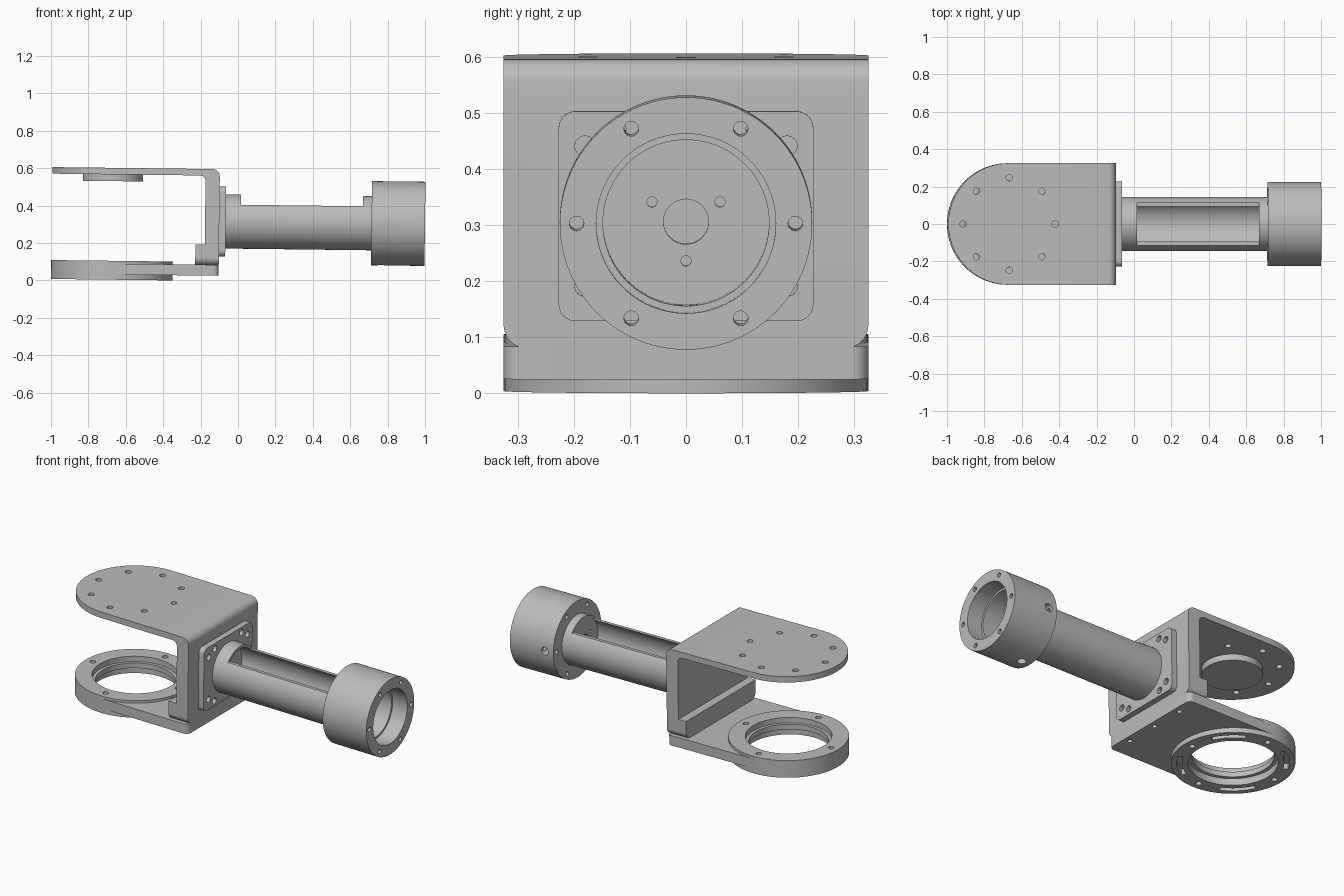
import bpy, bmesh, math
from mathutils import Matrix, Vector

if "Cube" in bpy.data.objects:
    bpy.data.objects.remove(bpy.data.objects["Cube"])

mat = bpy.data.materials.new("machined_grey")
mat.use_nodes = True
GREY = (0.5, 0.5, 0.5, 1)
mat.diffuse_color = GREY
mat.node_tree.nodes["Principled BSDF"].inputs["Base Color"].default_value = GREY

AXIS_Z = 0.315      # height of the tube axis
PIVOT = -0.675      # x of the fork pivot
HALF = 0.325        # half width of the fork
parts = []


def make(name, bm):
    bmesh.ops.recalc_face_normals(bm, faces=bm.faces)
    mesh = bpy.data.meshes.new(name)
    bm.to_mesh(mesh)
    bm.free()
    mesh.materials.append(mat)
    ob = bpy.data.objects.new(name, mesh)
    bpy.context.collection.objects.link(ob)
    return ob


def part(ob):
    parts.append(ob)
    return ob


def polar(r, deg):
    a = math.radians(deg)
    return r * math.cos(a), r * math.sin(a)


def arc(cx, cy, r, a0, a1, n=8):
    pts = [polar(r, a0 + (a1 - a0) * i / n) for i in range(n + 1)]
    return [(cx + x, cy + y) for x, y in pts]


def rounded_rect(x0, x1, y0, y1, r):
    return (arc(x1 - r, y1 - r, r, 0, 90) + arc(x0 + r, y1 - r, r, 90, 180)
            + arc(x0 + r, y0 + r, r, 180, 270) + arc(x1 - r, y0 + r, r, 270, 360))


def prism(name, outline, lo, hi, axis):
    """Extrude a 2D outline along an axis."""
    place = {"X": lambda u, v, w: (w, u, v),
             "Y": lambda u, v, w: (u, w, v),
             "Z": lambda u, v, w: (u, v, w)}[axis]
    bm = bmesh.new()
    face = bm.faces.new([bm.verts.new(place(u, v, lo)) for u, v in outline])
    ext = bmesh.ops.extrude_face_region(bm, geom=[face])
    verts = [g for g in ext["geom"] if isinstance(g, bmesh.types.BMVert)]
    bmesh.ops.translate(bm, verts=verts, vec=Vector(place(0, 0, hi - lo)))
    return make(name, bm)


def cylinder(name, u, v, r, lo, hi, axis, n=24):
    return prism(name, arc(u, v, r, 0, 360 - 360 / n, n - 1), lo, hi, axis)


def lathe(name, profile, axis, center, n=96):
    """Revolve a closed (radius, height) profile."""
    bm = bmesh.new()
    rings = []
    for i in range(n):
        c, s = polar(1, 360 * i / n)
        rings.append([bm.verts.new((h, r * c, r * s) if axis == "X" else (r * c, r * s, h))
                      for r, h in profile])
    for i in range(n):
        a, b = rings[i], rings[(i + 1) % n]
        for j in range(len(profile)):
            k = (j + 1) % len(profile)
            bm.faces.new((a[j], a[k], b[k], b[j]))
    bmesh.ops.translate(bm, verts=bm.verts, vec=Vector(center))
    return make(name, bm)


def boolean(ob, tool, operation="DIFFERENCE"):
    mod = ob.modifiers.new("cut", "BOOLEAN")
    mod.object, mod.operation, mod.solver = tool, operation, "EXACT"
    bpy.context.view_layer.objects.active = ob
    bpy.ops.object.modifier_apply(modifier=mod.name)
    bpy.data.objects.remove(tool)


def drill(ob, spots, r, lo, hi, axis):
    for u, v in spots:
        boolean(ob, cylinder("drill", u, v, r, lo, hi, axis))


# Bent upper bracket: rounded top plate, wall and foot ridge
profile = ([(-1.1, 0.559)] + arc(-0.21, 0.529, 0.03, 90, 0)
           + [(-0.18, 0.19), (-0.23, 0.19), (-0.23, 0.082), (-0.104, 0.082)]
           + arc(-0.144, 0.554, 0.04, 0, 90) + [(-1.1, 0.594)])
bracket = part(prism("upper_bracket", profile, -0.4, 0.4, "Y"))
stadium = arc(PIVOT, 0, HALF, 90, 270, 48) + [(0.1, -HALF), (0.1, HALF)]
boolean(bracket, prism("trim", stadium, -0.5, 1, "Z"), "INTERSECT")
boolean(bracket, prism("trim", rounded_rect(-HALF, HALF, 0.08, 0.9, 0.04), -2, 1, "X"),
        "INTERSECT")
drill(bracket, arc(PIVOT, 0, 0.247, 0, 315, 7), 0.017, 0.5, 0.7, "Z")

# Pivot disc under the top plate
part(cylinder("pivot_disc", PIVOT, 0, 0.16, 0.523, 0.56, "Z", 64))

# Lower bearing ring with an inner lip, bolt holes and curved slots
ring = part(lathe("bearing_ring", [(HALF, -0.004), (HALF, 0.097), (0.233, 0.097), (0.233, 0.065),
                                   (0.215, 0.065), (0.215, 0.035), (0.235, 0.035),
                                   (0.235, -0.004)], "Z", (PIVOT, 0, 0)))
drill(ring, arc(PIVOT, 0, 0.28, 0, 270, 3), 0.016, -0.1, 0.2, "Z")
for mid in (45, 135, 225, 315):
    slot = (arc(PIVOT, 0, 0.295, mid - 19, mid + 19)
            + arc(PIVOT, 0, 0.267, mid + 19, mid - 19))
    boolean(ring, prism("slot", slot, -0.1, 0.03, "Z"))

# Lower fork plate joining the ring to the bracket
outline = ([(PIVOT, HALF), (PIVOT, -HALF)] + arc(-0.134, -HALF + 0.03, 0.03, -90, 0)
           + arc(-0.134, HALF - 0.03, 0.03, 0, 90))
plate = part(prism("lower_plate", outline, 0.024, 0.082, "Z"))
boolean(plate, cylinder("bore", PIVOT, 0, 0.305, -0.1, 0.2, "Z", 96))
drill(plate, [(-0.14, y) for y in (-0.2, 0, 0.2)], 0.014, 0, 0.06, "Z")

# Square mounting flange with paired corner bolts
flange = part(prism("mounting_flange",
                    rounded_rect(-0.227, 0.227, AXIS_Z - 0.187, AXIS_Z + 0.187, 0.03),
                    -0.104, -0.07, "X"))
corners = [(sy * y, AXIS_Z + sz * z) for sy in (-1, 1) for sz in (-1, 1)
           for y, z in ((0.18, 0.125), (0.125, 0.155))]
drill(flange, corners, 0.018, -0.09, 0, "X")

# Hollow tube ending in a stepped cup
arm = part(lathe("tube_and_cup", [(0.145, -0.072), (0.145, 0.71), (0.225, 0.71), (0.225, 0.996),
                                  (0.16, 0.996), (0.16, 0.9), (0.148, 0.9), (0.148, 0.72),
                                  (0.04, 0.72), (0.04, 0.665), (0.13, 0.665), (0.13, -0.072)],
                 "X", (0, 0, AXIS_Z)))
window = [(0.01, 0.405), (0.664, 0.405), (0.664, 0.6), (0.01, 0.6)]
boolean(arm, prism("window", window, -0.3, 0.3, "Y"))
drill(arm, arc(0, AXIS_Z, 0.195, 0, 300, 5), 0.013, 0.6, 1.1, "X")
drill(arm, arc(0, AXIS_Z, 0.07, 30, 270, 2), 0.009, 0.6, 0.8, "X")
drill(arm, [(0.765, AXIS_Z)], 0.024, 0.1, 0.3, "Y")
drill(arm, [(0.765, 0)], 0.024, 0, 0.2, "Z")

# Slight overall tilt, then smooth shading with sharp edges
tilt = Matrix.Rotation(math.radians(0.7), 4, "Y")
for ob in parts:
    ob.data.transform(tilt)
    bpy.ops.object.select_all(action="DESELECT")
    ob.select_set(True)
    bpy.context.view_layer.objects.active = ob
    bpy.ops.object.shade_smooth_by_angle(angle=math.radians(30))
